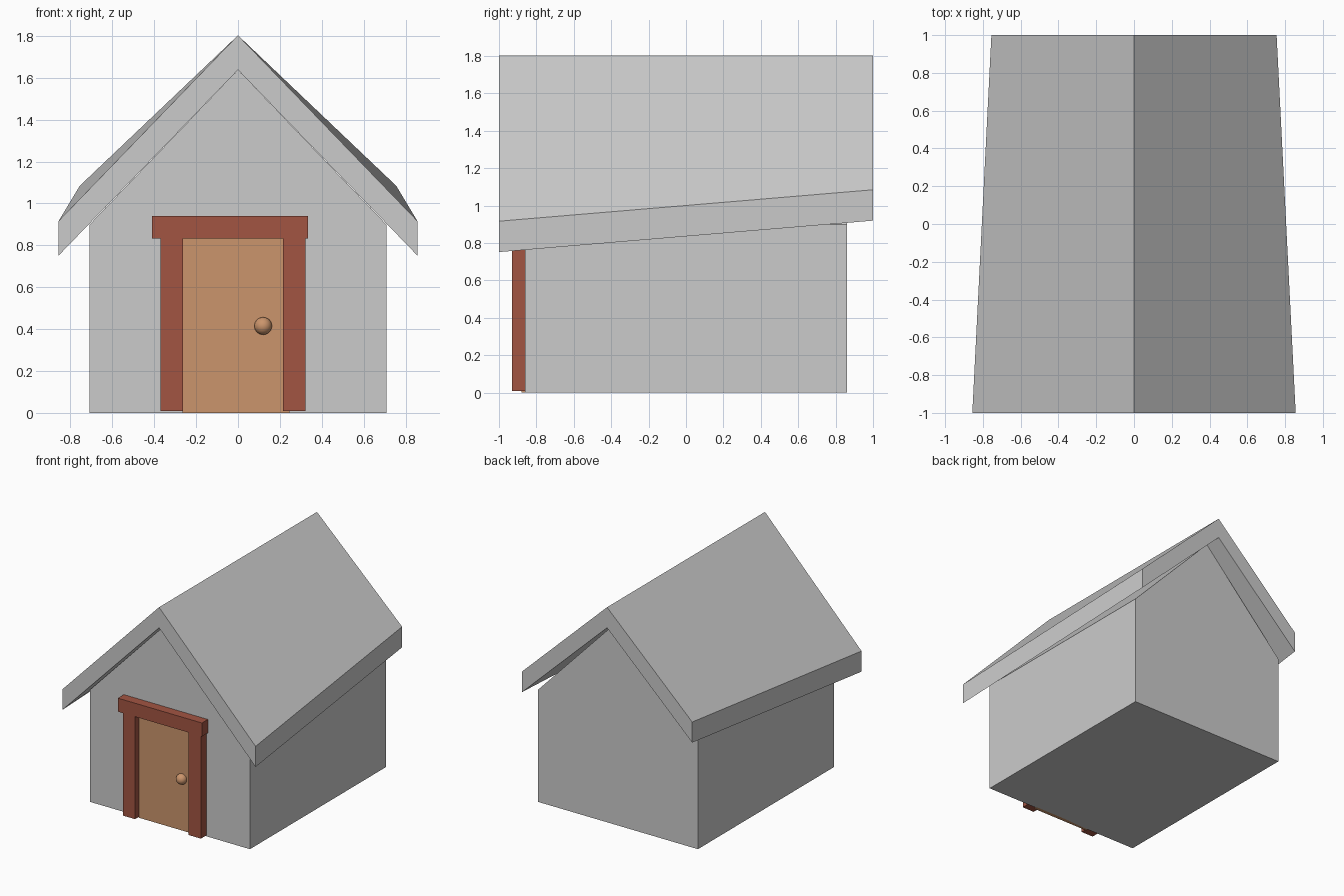
import bpy, bmesh

if "Cube" in bpy.data.objects:
    bpy.data.objects.remove(bpy.data.objects["Cube"])


def material(name, rgb):
    m = bpy.data.materials.new(name)
    m.diffuse_color = (*rgb, 1)
    m.use_nodes = True
    m.node_tree.nodes["Principled BSDF"].inputs["Base Color"].default_value = m.diffuse_color
    return m


GREY = material("light grey", (0.60, 0.60, 0.60))
RED = material("red brown", (0.36, 0.09, 0.055))
TAN = material("tan wood", (0.60, 0.30, 0.15))


def loft(name, front, back, y0, y1, mat):
    """Solid between two matching x-z outlines at y0 and y1."""
    bm = bmesh.new()
    a = [bm.verts.new((x, y0, z)) for x, z in front]
    b = [bm.verts.new((x, y1, z)) for x, z in back]
    bm.faces.new(a)
    bm.faces.new(b[::-1])
    n = len(a)
    for i in range(n):
        j = (i + 1) % n
        bm.faces.new((a[j], a[i], b[i], b[j]))
    bmesh.ops.recalc_face_normals(bm, faces=bm.faces)
    me = bpy.data.meshes.new(name)
    bm.to_mesh(me)
    bm.free()
    me.materials.append(mat)
    ob = bpy.data.objects.new(name, me)
    bpy.context.collection.objects.link(ob)
    return ob


def box(name, x0, x1, y0, y1, z0, z1, mat):
    outline = [(x0, z0), (x1, z0), (x1, z1), (x0, z1)]
    return loft(name, outline, outline, y0, y1, mat)


def roof_outline(x, z):
    """Chevron with vertical eave cuts, eave top at (x, z)."""
    t = 0.165
    return [(0, 1.803), (x, z), (x, z - t), (0, 1.803 - t), (-x, z - t), (-x, z)]


# Gabled walls
walls = [(-0.708, 0), (0.708, 0), (0.708, 0.90), (0, 1.638), (-0.708, 0.90)]
loft("walls", walls, walls, -0.86, 0.86, GREY)

# Roof, with eaves lower and wider at the front
loft("roof", roof_outline(0.856, 0.917), roof_outline(0.755, 1.085), -1, 1, GREY)

# Door and its frame
box("door", -0.265, 0.245, -0.88, -0.85, 0, 0.84, TAN)
for side, x0, x1 in (("left", -0.37, -0.262), ("right", 0.214, 0.322)):
    box(side + "_door_post", x0, x1, -0.93, -0.85, 0.008, 0.835, RED)
box("door_lintel", -0.41, 0.335, -0.935, -0.85, 0.832, 0.94, RED)

# Round door knob
bpy.ops.mesh.primitive_uv_sphere_add(segments=24, ring_count=14, radius=0.042,
                                     location=(0.12, -0.885, 0.415))
knob = bpy.context.object
knob.name = "door_knob"
knob.data.materials.append(TAN)
bpy.ops.object.shade_smooth()
